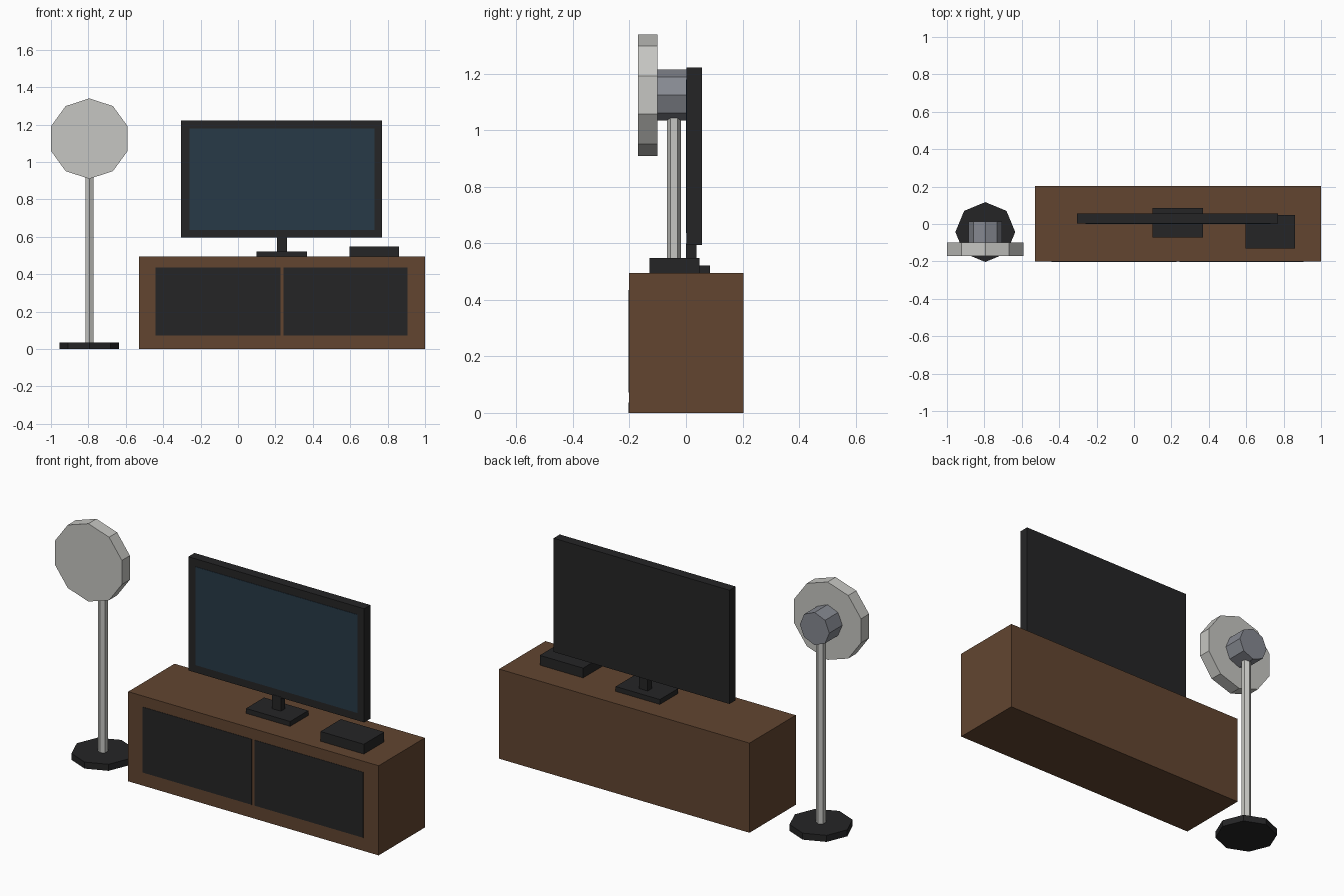
import bpy
import math

if "Cube" in bpy.data.objects:
    bpy.data.objects.remove(bpy.data.objects["Cube"])


def material(name, rgb):
    """Flat material from 0-255 display values."""
    def lin(v):
        v /= 255
        return v / 12.92 if v <= 0.04045 else ((v + 0.055) / 1.055) ** 2.4
    m = bpy.data.materials.new(name)
    m.diffuse_color = (*[lin(c) for c in rgb], 1)
    m.use_nodes = True
    m.node_tree.nodes["Principled BSDF"].inputs["Base Color"].default_value = m.diffuse_color
    return m


WOOD = material("brown_wood", (98, 69, 48))
BLACK = material("black_plastic", (37, 37, 38))
GLASS = material("dark_blue_screen", (39, 58, 71))
LIGHT = material("light_grey", (198, 198, 194))
GREY = material("mid_grey", (134, 137, 145))


def box(name, x, y, z, mat):
    """Box from (min, max) ranges."""
    bpy.ops.mesh.primitive_cube_add(size=1, location=[sum(r) / 2 for r in (x, y, z)])
    ob = bpy.context.object
    ob.scale = [r[1] - r[0] for r in (x, y, z)]
    bpy.ops.object.transform_apply(location=False, rotation=False, scale=True)
    ob.name = name
    ob.data.materials.append(mat)
    return ob


def prism(name, sides, radius, depth, location, mat, facing_front=False):
    """Low-poly cylinder, upright or with its axis along y."""
    bpy.ops.mesh.primitive_cylinder_add(
        vertices=sides, radius=radius, depth=depth, location=location,
        rotation=(math.pi / 2 if facing_front else 0, 0, 0))
    ob = bpy.context.object
    ob.name = name
    ob.data.materials.append(mat)
    return ob


# Cabinet with two thin door panels
box("cabinet", (-0.53, 1.0), (-0.201, 0.203), (0, 0.495), WOOD)
for name, x in (("left_door", (-0.44, 0.226)), ("right_door", (0.243, 0.907))):
    box(name, x, (-0.203, -0.199), (0.073, 0.435), BLACK)

# Television: foot, neck, body and screen
box("tv_foot", (0.10, 0.37), (-0.073, 0.085), (0.495, 0.522), BLACK)
box("tv_neck", (0.208, 0.262), (0.0, 0.037), (0.52, 0.60), BLACK)
box("tv_body", (-0.305, 0.77), (0.002, 0.056), (0.595, 1.223), BLACK)
box("tv_screen", (-0.26, 0.73), (0.0, 0.004), (0.637, 1.18), GLASS)

# Media box on the cabinet
box("media_box", (0.595, 0.86), (-0.13, 0.048), (0.495, 0.549), BLACK)

# Standing fan: base, pole, motor and round head
FX, FY, FZ = -0.795, -0.043, 1.125
prism("fan_base", 8, 0.16, 0.036, (FX, FY, 0.018), BLACK)
prism("fan_pole", 6, 0.0245, 1.03, (FX, FY, 0.545), LIGHT)
prism("fan_motor", 8, 0.09, 0.113, (FX, -0.0435, FZ), GREY, True)
prism("fan_head", 10, 0.215, 0.07, (FX, -0.135, FZ), LIGHT, True)
